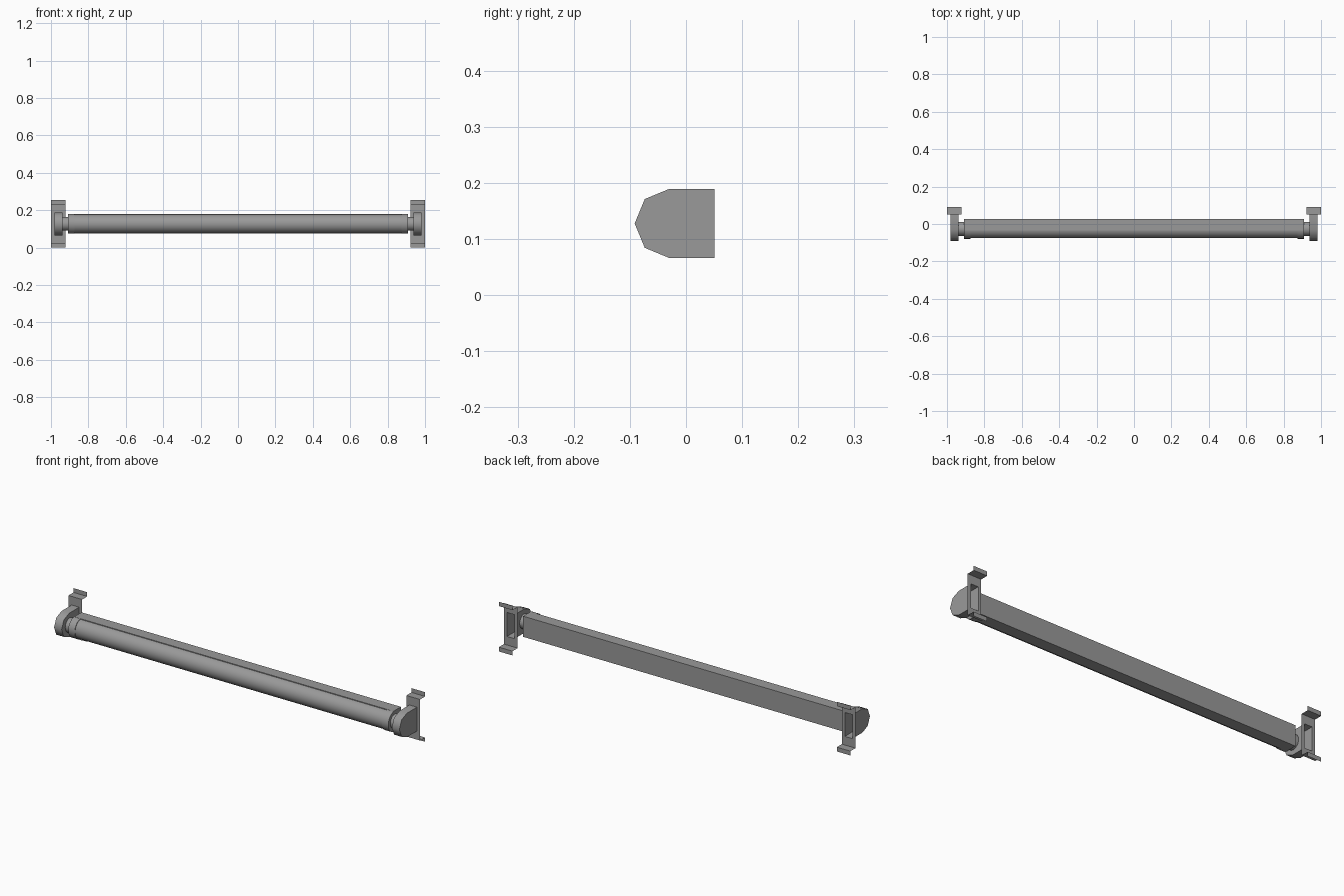
import bpy, bmesh, math

if "Cube" in bpy.data.objects:
    bpy.data.objects.remove(bpy.data.objects["Cube"])

grey = bpy.data.materials.new("dark_grey")
grey.diffuse_color = (0.32, 0.32, 0.32, 1)
grey.use_nodes = True
grey.node_tree.nodes["Principled BSDF"].inputs["Base Color"].default_value = grey.diffuse_color


def finish(name, bm, mirrored=False, smooth=0):
    bmesh.ops.remove_doubles(bm, verts=bm.verts, dist=1e-5)
    bmesh.ops.recalc_face_normals(bm, faces=bm.faces)
    me = bpy.data.meshes.new(name)
    bm.to_mesh(me)
    bm.free()
    me.materials.append(grey)
    ob = bpy.data.objects.new(name, me)
    bpy.context.collection.objects.link(ob)
    if mirrored:
        ob.modifiers.new("Mirror", 'MIRROR')
    if smooth:
        bpy.ops.object.select_all(action='DESELECT')
        ob.select_set(True)
        bpy.context.view_layer.objects.active = ob
        bpy.ops.object.shade_smooth_by_angle(angle=math.radians(smooth))
    return ob


def prism(bm, profile, x0, x1, skip=()):
    """Extrude a closed (y, z) profile along x; skip lists side walls left open."""
    a = [bm.verts.new((x0, y, z)) for y, z in profile]
    b = [bm.verts.new((x1, y, z)) for y, z in profile]
    n = len(profile)
    for i in range(n):
        if i not in skip:
            j = (i + 1) % n
            bm.faces.new((a[i], a[j], b[j], b[i]))
    bm.faces.new(a[::-1])
    bm.faces.new(b)


def arc(cy, cz, r, n, a0=90, a1=270):
    angles = [math.radians(a0 + (a1 - a0) * i / n) for i in range(n + 1)]
    return [(cy + r * math.cos(t), cz + r * math.sin(t)) for t in angles]


def quad(bm, *pts):
    bm.faces.new([bm.verts.new(p) for p in pts])


CY, CZ = -0.026, 0.1275

# Long half-round front tube
bm = bmesh.new()
prism(bm, arc(CY, CZ, 0.050, 20), -0.875, 0.875)
finish("front_tube", bm, smooth=30)

# Flat-backed rear housing
bm = bmesh.new()
prism(bm, [(0.026, CZ - 0.053), (0.026, CZ + 0.053),
           (-0.034, CZ + 0.053), (-0.034, CZ - 0.053)], -0.908, 0.908)
finish("rear_housing", bm)

# End collars around the tube
bm = bmesh.new()
prism(bm, arc(CY, CZ, 0.053, 20), 0.873, 0.91)
finish("end_collar", bm, mirrored=True, smooth=30)

# Round necks joining tube and end caps
bm = bmesh.new()
prism(bm, arc(CY, CZ, 0.037, 24, 0, 360)[:-1], 0.90, 0.9385)
finish("neck", bm, mirrored=True, smooth=30)

# End caps: rounded shells, open at the back
bm = bmesh.new()
profile = [(0.051, CZ - 0.0615), (0.051, CZ + 0.0615)] + arc(-0.03, CZ, 0.0615, 4)
prism(bm, profile, 0.939, 0.982, skip=(0,))
finish("end_cap", bm, mirrored=True, smooth=60)

# Sheet brackets: windowed plate with stepped flanges top and bottom
bm = bmesh.new()
xa, xb, ha, hb = 0.922, 1.0, 0.939, 0.982
z0, z1, z2, z3 = 0.022, CZ - 0.0615, CZ + 0.0615, 0.233
yp, yb = 0.051, 0.092
for x0, x1, lo, hi in ((xa, xb, z0, z1), (xa, xb, z2, z3),
                       (xa, ha, z1, z2), (hb, xb, z1, z2)):
    quad(bm, (x0, yp, lo), (x1, yp, lo), (x1, yp, hi), (x0, yp, hi))
for z, tip in ((z0, 0.0), (z3, 0.255)):
    quad(bm, (xa, yp, z), (xb, yp, z), (xb, yb, z), (xa, yb, z))
    quad(bm, (xa, yb, z), (xb, yb, z), (xb, yb, tip), (xa, yb, tip))
finish("wall_bracket", bm, mirrored=True)
